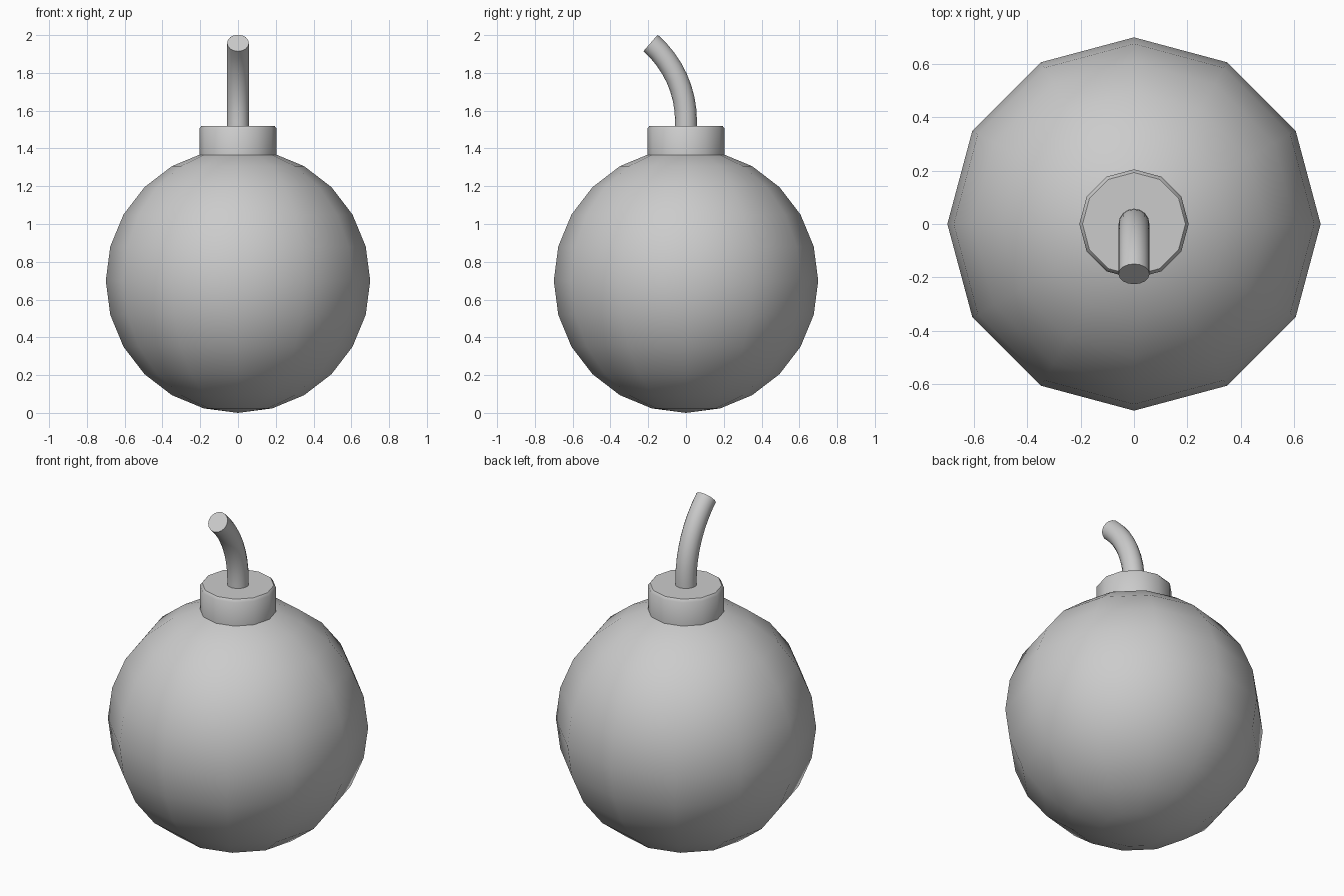
import bpy
from math import sin, cos, pi, radians
from mathutils import Vector

if "Cube" in bpy.data.objects:
    bpy.data.objects.remove(bpy.data.objects["Cube"])


def loft(name, rings):
    """Skin a list of equal-sized point rings and cap both ends."""
    n = len(rings[0])
    verts = [p for ring in rings for p in ring]
    faces = [(k * n + i, k * n + (i + 1) % n, (k + 1) * n + (i + 1) % n, (k + 1) * n + i)
             for k in range(len(rings) - 1) for i in range(n)]
    faces.append(tuple(reversed(range(n))))
    faces.append(tuple(range(len(verts) - n, len(verts))))
    mesh = bpy.data.meshes.new(name)
    mesh.from_pydata(verts, [], faces)
    obj = bpy.data.objects.new(name, mesh)
    bpy.context.collection.objects.link(obj)
    smooth(obj)
    return obj


def smooth(obj):
    bpy.ops.object.select_all(action='DESELECT')
    obj.select_set(True)
    bpy.context.view_layer.objects.active = obj
    bpy.ops.object.shade_smooth_by_angle(angle=radians(40))


def ring(centre, radius, sides, tilt=0.0):
    """Circle of points whose normal leans from +z towards -y by tilt."""
    u, v = Vector((1, 0, 0)), Vector((0, cos(tilt), sin(tilt)))
    return [Vector(centre) + radius * (u * cos(a) + v * sin(a))
            for a in (2 * pi * i / sides for i in range(sides))]


# Round body
bpy.ops.mesh.primitive_uv_sphere_add(segments=12, ring_count=12, radius=0.7, location=(0, 0, 0.7))
body = bpy.context.object
body.name = "body"
smooth(body)

# Collar with a chamfered top rim
profile = [(0.205, 1.36), (0.205, 1.505), (0.193, 1.52)]
loft("collar", [ring((0, 0, z), r, 12) for r, z in profile])

# Fuse: short straight stub, then an arc leaning to the front
bend, end, start_z, steps = 0.546, radians(49), 1.546, 8
rings = [ring((0, 0, 1.5), 0.058, 16)]
for k in range(steps + 1):
    a = end * k / steps
    rings.append(ring((0, -bend * (1 - cos(a)), start_z + bend * sin(a)), 0.058, 16, a))
loft("fuse", rings)
